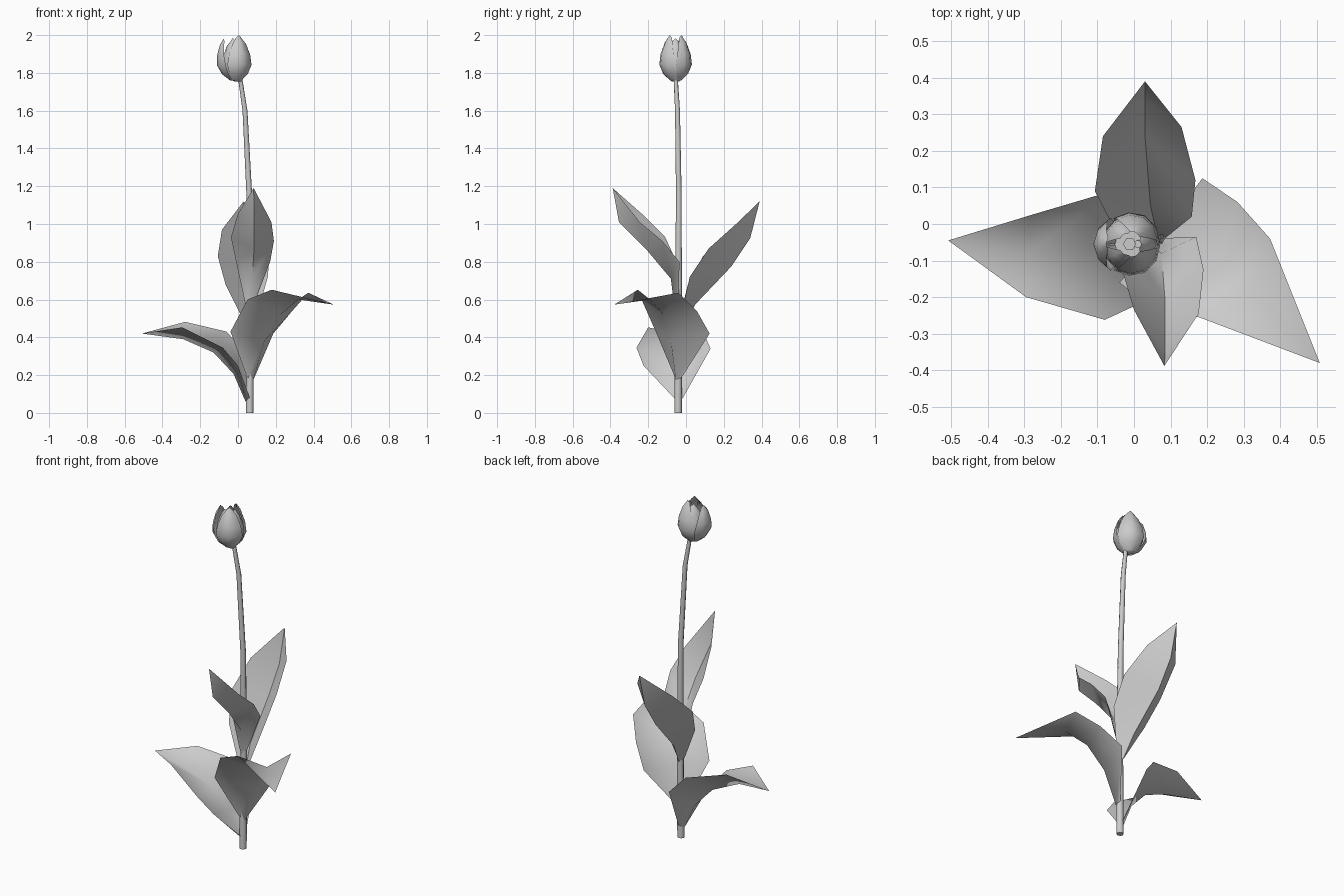
import bpy, bmesh, math
from mathutils import Vector

cube = bpy.data.objects.get("Cube")
if cube:
    bpy.data.objects.remove(cube)

grey = bpy.data.materials.new("soft_grey")
grey.use_nodes = True
grey.diffuse_color = (0.6, 0.6, 0.6, 1)
grey.node_tree.nodes["Principled BSDF"].inputs["Base Color"].default_value = (0.6, 0.6, 0.6, 1)


def loft(name, rows, closed=False, caps=False, angle=60):
    """Skin a surface through rows of points; a row of one point is a tip."""
    bm = bmesh.new()
    grid = [[bm.verts.new(p) for p in row] for row in rows]
    for a, b in zip(grid, grid[1:]):
        n = max(len(a), len(b))
        for i in range(n if closed else n - 1):
            j = (i + 1) % n
            if len(b) == 1:
                bm.faces.new((a[i], a[j], b[0]))
            else:
                bm.faces.new((a[i], a[j], b[j], b[i]))
    if caps:
        bm.faces.new(grid[0][::-1])
        if len(grid[-1]) > 2:
            bm.faces.new(grid[-1])
    mesh = bpy.data.meshes.new(name)
    bm.to_mesh(mesh)
    bm.free()
    mesh.materials.append(grey)
    obj = bpy.data.objects.new(name, mesh)
    bpy.context.collection.objects.link(obj)
    bpy.ops.object.select_all(action='DESELECT')
    obj.select_set(True)
    bpy.context.view_layer.objects.active = obj
    bpy.ops.object.shade_smooth_by_angle(angle=math.radians(angle))
    return obj


def ring(x, y, z, r, n):
    return [(x + r * math.cos(math.tau * i / n), y + r * math.sin(math.tau * i / n), z)
            for i in range(n)]


# Stem: a slim tube that bends towards the flower
stem_path = [(.062, -.042, 0, .02), (.066, -.04, .6, .018), (.06, -.038, 1.15, .015),
             (.037, -.045, 1.6, .013), (.01, -.055, 1.78, .011)]
loft("stem", [ring(*p, 8) for p in stem_path], closed=True, caps=True)


# Leaves: rows of right edge, midrib, left edge, ending in a pointed tip
def leaf(name, base, rows, tip):
    base = Vector(base)
    out = Vector(tip) - base
    out.z = 0
    out.normalize()
    side = Vector((out.y, -out.x, 0)) * .024
    foot = [base + side, base + out * .022 - Vector((0, 0, .02)), base - side]
    loft(name, [foot] + rows + [[tip]], angle=80)


leaf("back_leaf", (.062, -.04, .47), [
    [(.158, .02, .72), (.045, .05, .575), (-.066, .01, .68)],
    [(.168, .12, .87), (.03, .24, .775), (-.107, .09, .83)],
    [(.13, .265, 1.0), (.03, .34, .925), (-.085, .24, .97)]], (.03, .39, 1.12))

leaf("front_leaf", (.062, -.04, .58), [
    [(-.01, -.05, .8), (.075, -.08, .71), (.17, -.035, .8)],
    [(-.037, -.11, .93), (.085, -.21, .865), (.19, -.125, .91)],
    [(0, -.235, 1.055), (.085, -.355, 1.01), (.177, -.245, 1.01)]], (.083, -.388, 1.19))

leaf("left_leaf", (.062, -.04, .19), [
    [(-.04, -.16, .43), (.14, -.08, .38), (.187, .125, .42)],
    [(.05, -.235, .6), (.225, -.12, .52), (.283, .06, .535)],
    [(.178, -.255, .652), (.32, -.19, .6), (.372, -.04, .636)]], (.508, -.38, .573))

leaf("right_leaf", (.062, -.04, .08), [
    [(.02, .13, .34), (-.024, -.05, .207), (0, -.225, .25)],
    [(-.06, .09, .43), (-.13, -.06, .32), (-.08, -.262, .345)],
    [(-.28, .025, .482), (-.29, -.08, .39), (-.295, -.2, .453)]], (-.508, -.045, .42))


# Flower: three outer petals around three inner ones
def petal(name, heading, scale, lean, top):
    profile = [(.03, 0, 50), (.068, .035, 58), (.089, .085, 60), (.082, .14, 55),
               (.06, .2, 46), (.036, .235, 25)]
    rows = []
    for r, h, spread in profile:
        row = []
        for k in (-1, -.5, 0, .5, 1):
            a = math.radians(heading + k * spread)
            rr = r * scale * (1 - .06 * abs(k))
            row.append((-.012 + rr * math.cos(a) + lean * h * math.cos(math.radians(heading)),
                        -.055 + rr * math.sin(a) + lean * h * math.sin(math.radians(heading)),
                        1.76 + h * top - .012 * abs(k) * h / .235))
        rows.append(row)
    loft(name, rows, angle=80)


for i, heading in enumerate((-62, 62, 180)):
    petal(f"outer_petal_{i + 1}", heading, 1, .12 if heading == 180 else 0,
          .94 if heading == 180 else 1.02)
    petal(f"inner_petal_{i + 1}", heading + 60, .87, 0, .95)

# Flower base and pistil
loft("flower_base", [ring(-.0, -.055, 1.755, .02, 8), ring(-.012, -.055, 1.775, .042, 8)],
     closed=True, caps=True)
loft("pistil", [ring(-.012, -.055, 1.77, .012, 6), ring(-.012, -.055, 1.9, .01, 6),
                ring(-.012, -.055, 1.92, .018, 6)], closed=True, caps=True)
